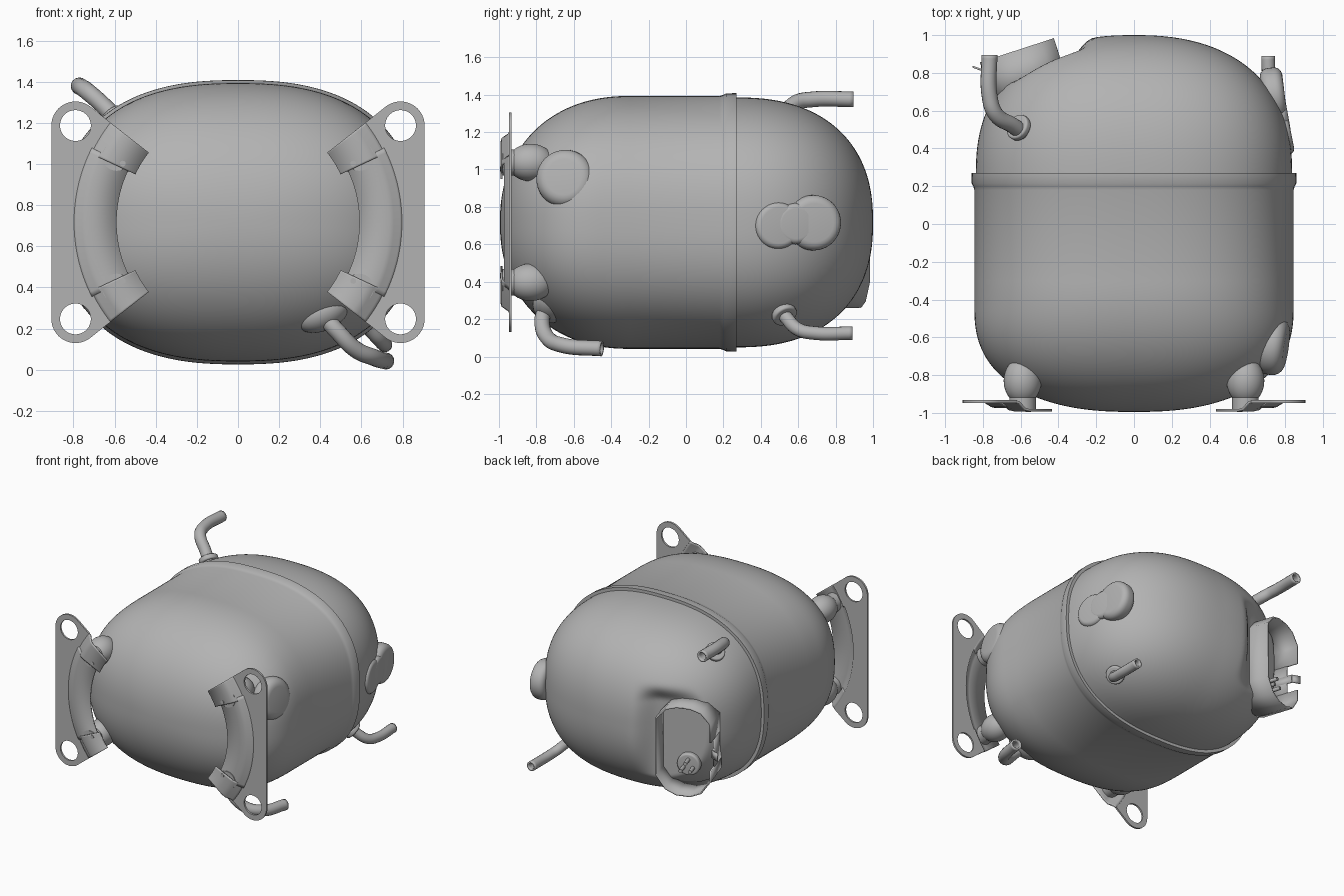
import bpy, bmesh, math
from mathutils import Vector, Matrix

cube = bpy.data.objects.get("Cube")
if cube:
    bpy.data.objects.remove(cube, do_unlink=True)

GREY = (0.45, 0.45, 0.45, 1)
steel = bpy.data.materials.new("steel_grey")
steel.use_nodes = True
steel.diffuse_color = GREY
steel.node_tree.nodes["Principled BSDF"].inputs["Base Color"].default_value = GREY

MID = 0.717                                   # height of the body axis
TILT = math.radians(18)                       # turn of the terminal box
BOX = Matrix.Translation((-0.62, 0.92, 0.6)) @ Matrix.Rotation(TILT, 4, 'Z')


def finish(name, mesh, angle=35, thick=0):
    """Turn a mesh into a named, shaded object."""
    mesh.materials.clear()
    mesh.materials.append(steel)
    ob = bpy.data.objects.new(name, mesh)
    bpy.context.collection.objects.link(ob)
    if thick:
        mod = ob.modifiers.new("thickness", 'SOLIDIFY')
        mod.thickness, mod.offset = thick, 0
    bpy.ops.object.select_all(action='DESELECT')
    ob.select_set(True)
    bpy.context.view_layer.objects.active = ob
    bpy.ops.object.shade_smooth_by_angle(angle=math.radians(angle))
    return ob


def from_bmesh(name, bm, **kw):
    bmesh.ops.recalc_face_normals(bm, faces=bm.faces[:])
    mesh = bpy.data.meshes.new(name)
    bm.to_mesh(mesh)
    bm.free()
    return finish(name, mesh, **kw)


def grid(rows, closed=False):
    """Skin a list of equally long point rows."""
    bm = bmesh.new()
    vs = [[bm.verts.new(p) for p in row] for row in rows]
    n = len(rows[0])
    for a, b in zip(vs, vs[1:]):
        for i in range(n if closed else n - 1):
            j = (i + 1) % n
            bm.faces.new((a[i], a[j], b[j], b[i]))
    if closed:
        bm.faces.new(vs[0])
        bm.faces.new(vs[-1])
    return bm


def blob(name, loc, scale, rot=(0, 0, 0)):
    bm = bmesh.new()
    bmesh.ops.create_uvsphere(bm, u_segments=32, v_segments=20, radius=1)
    ob = from_bmesh(name, bm)
    ob.location, ob.scale, ob.rotation_euler = loc, scale, rot


def disc(name, loc, direction, radius, depth, bevel=0.0):
    """Cylinder centred at loc with its axis along direction."""
    bm = bmesh.new()
    bmesh.ops.create_cone(bm, cap_ends=True, segments=40, radius1=radius,
                          radius2=radius, depth=depth)
    if bevel:
        rim = [e for e in bm.edges if abs(e.verts[0].co.z - e.verts[1].co.z) < 1e-5]
        bmesh.ops.bevel(bm, geom=rim, offset=bevel, segments=5, profile=0.5, affect='EDGES')
    ob = from_bmesh(name, bm)
    ob.location = loc
    ob.rotation_euler = Vector(direction).to_track_quat('Z', 'Y').to_euler()


def curve_mesh(name, cu):
    """Bake a curve into a mesh."""
    tmp = bpy.data.objects.new(name + "_curve", cu)
    bpy.context.collection.objects.link(tmp)
    bpy.context.view_layer.update()
    mesh = bpy.data.meshes.new_from_object(
        tmp.evaluated_get(bpy.context.evaluated_depsgraph_get()))
    bpy.data.objects.remove(tmp, do_unlink=True)
    return mesh


def pipe(name, points, radius=0.042):
    """Open, hollow tube along a smooth path."""
    cu = bpy.data.curves.new(name, 'CURVE')
    cu.dimensions, cu.bevel_depth, cu.bevel_resolution = '3D', radius, 6
    sp = cu.splines.new('BEZIER')
    sp.bezier_points.add(len(points) - 1)
    for bp, p in zip(sp.bezier_points, points):
        bp.co = p
        bp.handle_left_type = bp.handle_right_type = 'AUTO'
    finish(name, curve_mesh(name, cu), thick=0.012).modifiers["thickness"].offset = -1


# --- Body: superelliptic rings along y, with a rolled seam and two domes ---
def taper(t, p):
    return max(0.0, 1 - max(0.0, t) ** p) ** (1 / p)


def fade(value, full, gone):
    """1 below full, 0 above gone, smooth between."""
    f = min(1, max(0, (gone - value) / (gone - full)))
    return f * f * (3 - 2 * f)


def ring(y, rx, rz, n=144, p=2.45):
    pts = []
    for i in range(n):
        c, s = math.cos(2 * math.pi * i / n), math.sin(2 * math.pi * i / n)
        pts.append(Vector((rx * math.copysign(abs(c) ** (2 / p), c), y,
                           MID + rz * math.copysign(abs(s) ** (2 / p), s))))
    return pts


STEPS = 48
rows = []
for k in range(STEPS, -1, -1):                # front dome
    y = -0.3 - 0.695 * math.sin(math.pi / 2 * min(k / STEPS, 0.99))
    rows.append(ring(y, 0.845 * taper((-y - 0.45) / 0.545, 2.4),
                     0.676 * taper((-y - 0.3) / 0.695, 2.2)))
for y, grow in ((0.18, 0), (0.2, 0.006), (0.215, 0.014), (0.27, 0.015), (0.27, -0.008)):
    rows.append(ring(y, 0.845 + grow, 0.676 + grow))
normal = Vector((-math.sin(TILT), math.cos(TILT), 0))
to_box = BOX.inverted()
for k in range(1, STEPS + 1):                 # rear dome with a recess for the terminals
    t = math.sin(math.pi / 2 * min(k / STEPS, 0.99))
    row = ring(0.27 + 0.73 * t, 0.837 * taper(t, 2.35), 0.668 * taper(t, 2.35))
    for v in row:
        q = to_box @ v
        over = q.y + 0.156
        if over > 0:
            v -= normal * over * fade(abs(q.z), 0.31, 0.46) * fade(abs(q.x), 0.2, 0.42)
    rows.append(row)
from_bmesh("body_shell", grid(rows, closed=True), angle=40)

# --- Pressed bumps on the left side ---
disc("side_bump_large", (0.738, 0.68, 0.715), (1, 0.12, 0), 0.148, 0.12, 0.045)
disc("side_bump_small", (0.77, 0.485, 0.70), (1, 0.2, 0), 0.125, 0.12, 0.03)
disc("side_bump_bridge", (0.754, 0.58, 0.71), (1, 0.18, 0), 0.11, 0.12, 0.03)
disc("front_side_pad", (0.737, -0.645, 0.95), (1, -0.14, 0.14), 0.155, 0.14, 0.06)


# --- Mounting brackets ---
def sweep(name, section, a0, a1, side, n=16):
    """Sweep a (radius, y) section around the body axis."""
    rows = []
    for i in range(n + 1):
        a = math.radians(a0 + (a1 - a0) * i / n)
        rows.append([(side * r * math.cos(a), y, MID + r * math.sin(a)) for r, y in section])
    from_bmesh(name, grid(rows), thick=0.012)


def arc(cx, cz, r, a0, a1, n=20):
    return [(cx + r * math.cos(math.radians(a0 + (a1 - a0) * i / n)),
             cz + r * math.sin(math.radians(a0 + (a1 - a0) * i / n))) for i in range(n + 1)]


def flat_plate(name, loops, y, half):
    """Filled outline with holes, standing in the xz plane."""
    cu = bpy.data.curves.new(name, 'CURVE')
    cu.dimensions, cu.fill_mode, cu.extrude = '2D', 'BOTH', half
    for loop in loops:
        sp = cu.splines.new('POLY')
        sp.points.add(len(loop) - 1)
        for q, (x, z) in zip(sp.points, loop):
            q.co = (x, z, 0, 1)
        sp.use_cyclic_u = True
    mesh = curve_mesh(name, cu)
    mesh.transform(Matrix.Translation((0, y, 0)) @ Matrix.Rotation(math.pi / 2, 4, 'X'))
    finish(name, mesh)


LUG_X, LUG_Z = 0.79, 0.47
for side, tag in ((1, "left"), (-1, "right")):
    outline = (arc(LUG_X, MID - LUG_Z, 0.117, -128, 0) + arc(LUG_X, MID + LUG_Z, 0.117, 0, 128)
               + arc(0, MID, 0.785, 38, -38, 32))
    holes = [arc(LUG_X, MID + s * LUG_Z, 0.075, 0, 350, 35) for s in (1, -1)]
    flat_plate(tag + "_bracket_plate",
               [[(side * x, z) for x, z in loop] for loop in [outline] + holes], -0.94, 0.007)
    sweep(tag + "_bracket_band", [(0.59, -0.968), (0.735, -0.968), (0.755, -0.963),
                                  (0.785, -0.944), (0.8, -0.94)], -27, 27, side, 30)
    for s, end in ((1, "upper"), (-1, "lower")):
        name = f"{tag}_{end}_"
        sweep(name + "bracket_foot", [(0.55, -0.986), (0.7, -0.986), (0.73, -0.98),
                                      (0.77, -0.945), (0.79, -0.94)], s * 25, s * 38, side)
        disc(name + "rivet", (side * 0.56, -0.992, MID + s * 0.285), (0, 1, 0), 0.014, 0.006)
        blob(name + "body_boss", (side * 0.59, -0.83, MID + s * 0.32), (0.1, 0.125, 0.1))
        disc(name + "weld_pad", (side * 0.59, -0.945, MID + s * 0.32), (0, 1, 0), 0.07, 0.07)

# --- Pipes and their collars ---
pipe("upper_pipe", [(-0.55, 0.46, 1.17), (-0.64, 0.52, 1.27), (-0.735, 0.585, 1.355),
                    (-0.765, 0.68, 1.375), (-0.765, 0.895, 1.375)])
disc("upper_pipe_collar", (-0.61, 0.51, 1.225), (-0.65, 0.4, 0.7), 0.07, 0.04, 0.012)
pipe("lower_rear_pipe", [(0.55, 0.47, 0.29), (0.63, 0.535, 0.21), (0.69, 0.6, 0.145),
                         (0.71, 0.69, 0.125), (0.71, 0.89, 0.125)], 0.036)
disc("lower_pipe_collar", (0.615, 0.525, 0.225), (0.65, 0.4, -0.7), 0.068, 0.04, 0.012)
pipe("lower_front_pipe", [(0.40, -0.74, 0.28), (0.48, -0.77, 0.19), (0.57, -0.74, 0.1),
                          (0.66, -0.66, 0.06), (0.72, -0.45, 0.042)], 0.041)
blob("front_pipe_boss", (0.41, -0.72, 0.28), (0.14, 0.1, 0.09), (0, math.radians(-25), 0))

# --- Terminal box: open shroud, tab, and pin cluster ---
shroud = [(-0.2, 0.1), (-0.2, 0.24), (-0.13, 0.32), (-0.05, 0.345), (0.05, 0.345),
          (0.13, 0.32), (0.2, 0.24), (0.2, -0.2), (0.13, -0.3), (0.05, -0.335),
          (-0.05, -0.335), (-0.13, -0.3), (-0.2, -0.2), (-0.2, -0.12)]
walls = {"shroud_wall": (shroud, 0.0), "shroud_low_side": ([(-0.2, 0.1), (-0.2, -0.12)], -0.09),
         "shroud_tab": ([(-0.2, 0.02), (-0.2, -0.04)], -0.05)}
for name, (path, rim) in walls.items():
    ob = from_bmesh(name, grid([[(u, d, w) for d in (-0.25, rim)] for u, w in path]),
                    thick=0.012)
    ob.matrix_world = BOX
lip = from_bmesh("shroud_tab_lip", grid([[(-0.2, -0.05, z), (-0.25, -0.01, z)]
                                         for z in (-0.04, 0.02)]), thick=0.01)
lip.matrix_world = BOX
disc("terminal_base", BOX @ Vector((0, -0.15, -0.15)), normal, 0.085, 0.06, 0.015)
for k in range(3):
    a = math.radians(90 + 120 * k)
    spot = Vector((0.04 * math.cos(a), -0.09, -0.15 + 0.04 * math.sin(a)))
    disc(f"terminal_pin_{k + 1}", BOX @ spot, normal, 0.014, 0.09)
